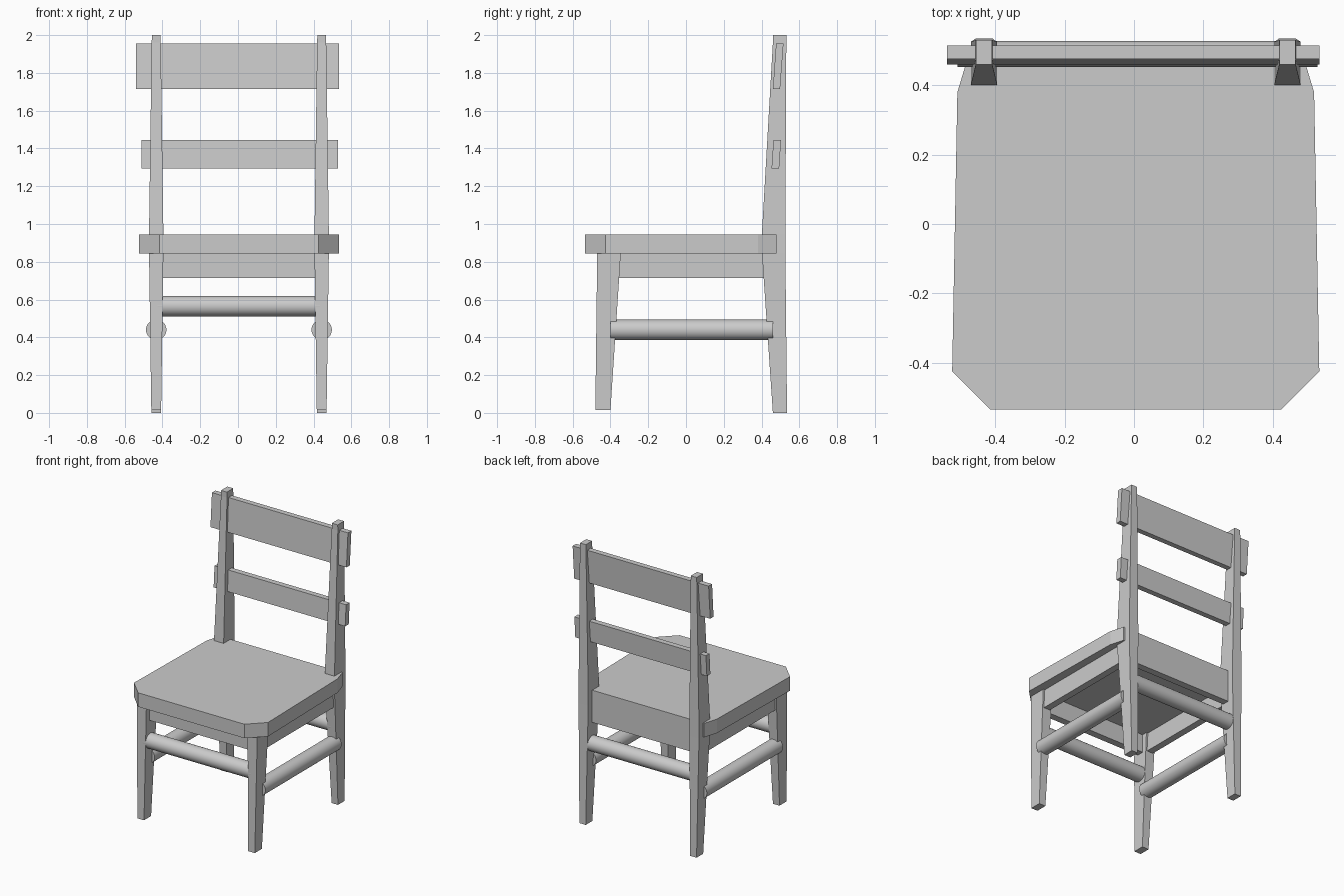
import bpy, bmesh, math
from mathutils import Matrix, Vector

if "Cube" in bpy.data.objects:
    bpy.data.objects.remove(bpy.data.objects["Cube"])

CX = 0.005  # symmetry plane of the frame


def finish(bm, name):
    bmesh.ops.recalc_face_normals(bm, faces=bm.faces)
    me = bpy.data.meshes.new(name)
    bm.to_mesh(me)
    bm.free()
    ob = bpy.data.objects.new(name, me)
    bpy.context.collection.objects.link(ob)
    return ob


def loft(name, rings):
    """Skin a list of rings of points and cap both ends."""
    bm = bmesh.new()
    vs = [[bm.verts.new(p) for p in r] for r in rings]
    n = len(rings[0])
    for a, b in zip(vs, vs[1:]):
        for i in range(n):
            j = (i + 1) % n
            bm.faces.new((a[i], a[j], b[j], b[i]))
    bm.faces.new(vs[0])
    bm.faces.new(vs[-1])
    return finish(bm, name)


def bar(name, sections):
    """Loft rectangles given as (z, x0, x1, y0, y1)."""
    return loft(name, [[(x0, y0, z), (x1, y0, z), (x1, y1, z), (x0, y1, z)]
                       for z, x0, x1, y0, y1 in sections])


def rod(name, a, b, r=0.055):
    a, b = Vector(a), Vector(b)
    d = b - a
    bm = bmesh.new()
    m = Matrix.Translation((a + b) / 2) @ d.to_track_quat('Z', 'Y').to_matrix().to_4x4()
    bmesh.ops.create_cone(bm, cap_ends=True, segments=32, radius1=r, radius2=r,
                          depth=d.length, matrix=m)
    ob = finish(bm, name)
    bpy.ops.object.select_all(action='DESELECT')
    ob.select_set(True)
    bpy.context.view_layer.objects.active = ob
    bpy.ops.object.shade_smooth_by_angle(angle=math.radians(40))


# seat with clipped corners
outline = [(0.42, -0.535), (0.53, -0.425), (0.515, 0.38), (0.485, 0.48)]
outline += [(-x, y) for x, y in reversed(outline)]
loft("seat", [[(x + CX, y, z) for x, y in outline] for z in (0.845, 0.945)])

# legs, side aprons and side stretchers
back = [(0, 0.025, 0.46, 0.535), (0.85, 0.038, 0.402, 0.526),
        (0.95, 0.038, 0.402, 0.526), (1.96, 0.024, 0.46, 0.531), (2, 0.023, 0.46, 0.531)]
front = [(0.015, 0.026, -0.48, -0.40), (0.85, 0.038, -0.47, -0.345)]
for side, s in (("left", -1), ("right", 1)):
    c = CX + s * 0.438
    for kind, secs in (("back", back), ("front", front)):
        bar(f"{kind}_leg_{side}", [(z, c - h, c + h, y0, y1) for z, h, y0, y1 in secs])
    bar(f"side_apron_{side}", [(z, c - 0.025, c + 0.025, -0.40, 0.44) for z in (0.715, 0.846)])
    rod(f"side_stretcher_{side}", (c, -0.40, 0.44), (c, 0.46, 0.44), 0.054)

# front and back aprons and stretchers
for kind, ya, ys in (("front", -0.41, -0.42), ("back", 0.455, 0.475)):
    bar(f"{kind}_apron", [(z, CX - 0.42, CX + 0.42, ya - 0.025, ya + 0.025) for z in (0.715, 0.846)])
    rod(f"{kind}_stretcher", (CX - 0.43, ys, 0.565), (CX + 0.43, ys, 0.565), 0.054)

# leaning back slats
bar("top_slat", [(1.715, -0.54, 0.535, 0.46, 0.498), (1.955, -0.54, 0.535, 0.477, 0.516)])
bar("lower_slat", [(1.295, -0.51, 0.53, 0.453, 0.493), (1.445, -0.51, 0.53, 0.463, 0.503)])
